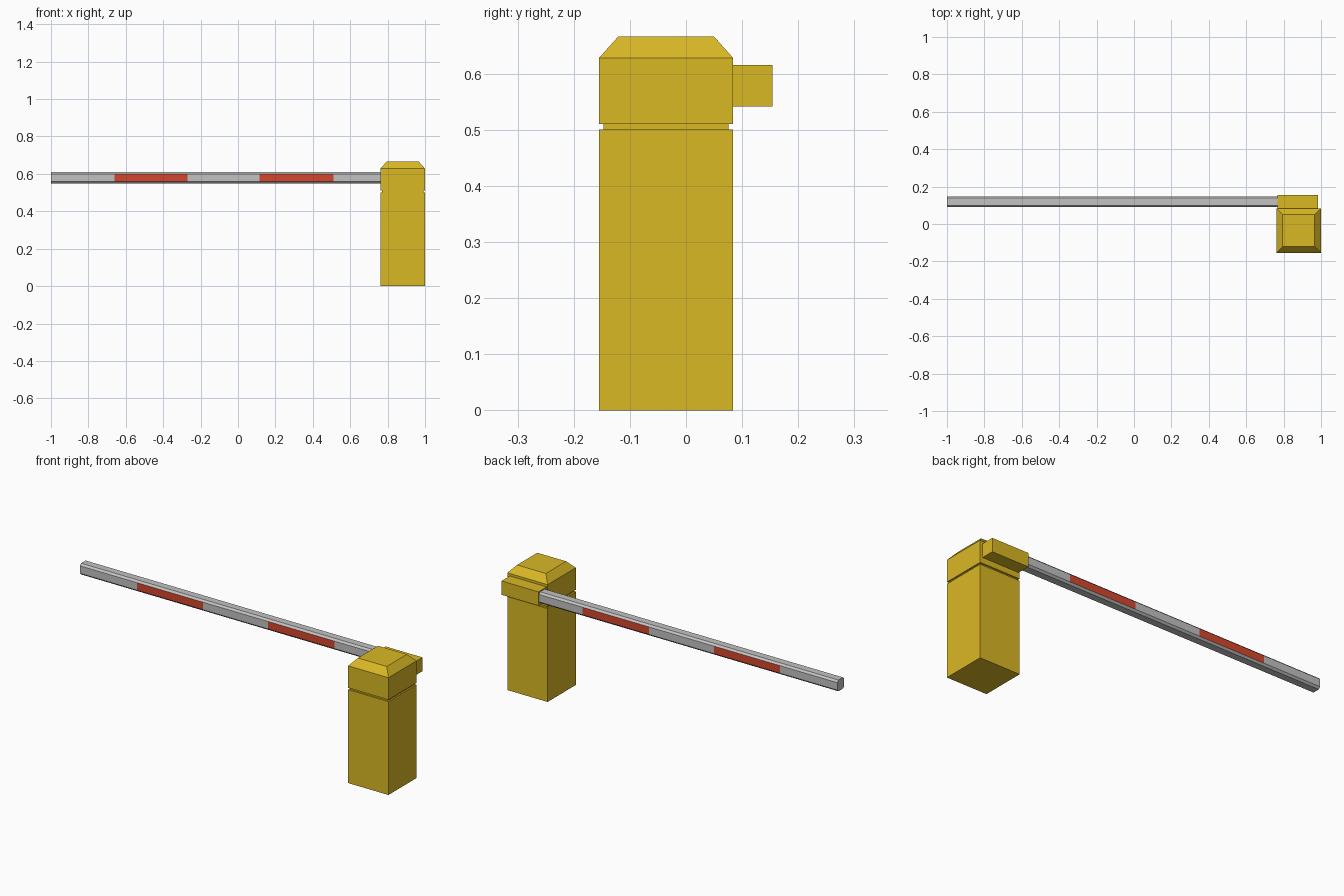
import bpy, bmesh
from mathutils import Vector

if "Cube" in bpy.data.objects:
    bpy.data.objects.remove(bpy.data.objects["Cube"], do_unlink=True)


def material(name, rgb):
    mat = bpy.data.materials.new(name)
    mat.use_nodes = True
    mat.diffuse_color = (*rgb, 1)
    mat.node_tree.nodes["Principled BSDF"].inputs["Base Color"].default_value = (*rgb, 1)
    return mat


yellow = material("yellow paint", (0.70, 0.48, 0.018))
grey = material("light grey", (0.54, 0.54, 0.54))
red = material("red band", (0.66, 0.062, 0.026))


def box_mesh(low, high):
    low, high = Vector(low), Vector(high)
    bm = bmesh.new()
    bmesh.ops.create_cube(bm, size=1)
    bmesh.ops.scale(bm, vec=high - low, verts=bm.verts)
    bmesh.ops.translate(bm, vec=(low + high) / 2, verts=bm.verts)
    return bm


def finish(name, bm, *mats):
    mesh = bpy.data.meshes.new(name)
    bm.to_mesh(mesh)
    bm.free()
    for mat in mats:
        mesh.materials.append(mat)
    obj = bpy.data.objects.new(name, mesh)
    bpy.context.collection.objects.link(obj)
    return obj


# Cabinet and the recessed seam below its head
finish("cabinet", box_mesh((0.761, -0.155, 0), (1, 0.084, 0.5)), yellow)
finish("seam", box_mesh((0.769, -0.147, 0.5), (0.992, 0.076, 0.51)), yellow)

# Head with a tapered roof
bm = box_mesh((0.761, -0.155, 0.51), (1, 0.084, 0.628))
top = max(bm.faces, key=lambda f: f.calc_center_median().z)
roof = bmesh.ops.extrude_face_region(bm, geom=[top])["geom"]
bmesh.ops.delete(bm, geom=[top], context="FACES_ONLY")
centre = Vector((0.8805, -0.0355, 0))
for v in roof:
    if isinstance(v, bmesh.types.BMVert):
        v.co = centre + (v.co - centre) * 0.715
        v.co.z = 0.666
bmesh.ops.recalc_face_normals(bm, faces=bm.faces)
finish("head", bm, yellow)

# Bracket holding the arm behind the head
finish("arm_bracket", box_mesh((0.767, 0.084, 0.541), (0.985, 0.154, 0.615)), yellow)

# Arm with chamfered long edges
bm = box_mesh((-1, 0.09, 0.549), (0.775, 0.148, 0.609))
long_edges = [e for e in bm.edges if abs(e.verts[0].co.x - e.verts[1].co.x) > 1]
bmesh.ops.bevel(bm, geom=long_edges, offset=0.01, segments=1, affect="EDGES")

# Red bands cut into the front and back faces
bands = [(-0.66, -0.27), (0.115, 0.51)]
for x in sum(bands, ()):
    bmesh.ops.bisect_plane(bm, geom=bm.verts[:] + bm.edges[:] + bm.faces[:],
                           plane_co=(x, 0, 0), plane_no=(1, 0, 0))
bm.normal_update()
for f in bm.faces:
    x = f.calc_center_median().x
    f.material_index = int(abs(f.normal.y) > 0.9 and any(a < x < b for a, b in bands))
finish("barrier_arm", bm, grey, red)
